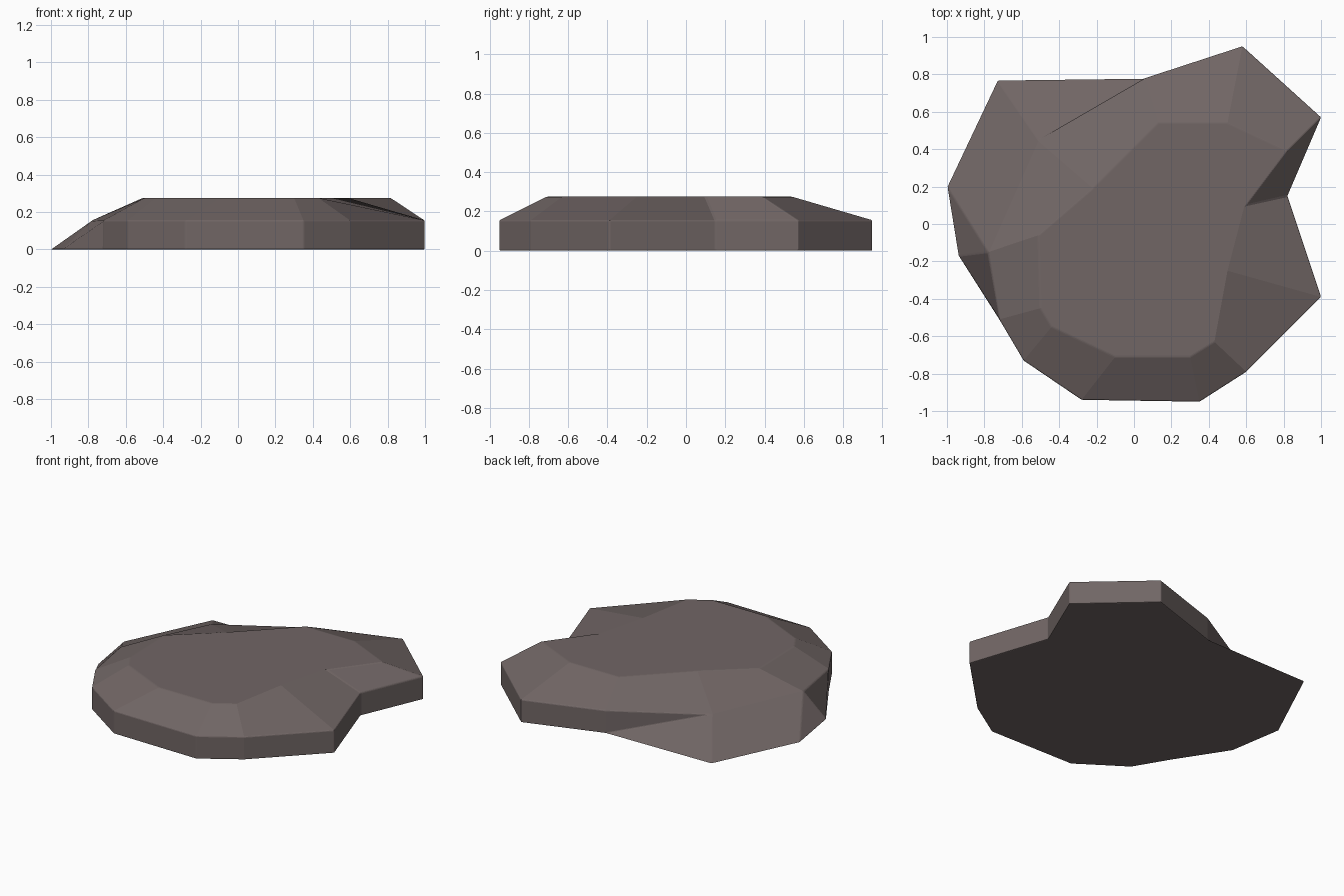
import bpy
import bmesh

# Remove the default object
default_cube = bpy.data.objects.get("Cube")
if default_cube:
    bpy.data.objects.remove(default_cube, do_unlink=True)


def make_material(name, colour):
    material = bpy.data.materials.new(name)
    material.use_nodes = True
    material.diffuse_color = colour
    shader = material.node_tree.nodes["Principled BSDF"]
    shader.inputs["Base Color"].default_value = colour
    shader.inputs["Roughness"].default_value = 0.9
    return material


SHOULDER_HEIGHT = 0.155
TOP_HEIGHT = 0.275

# Shoulder outline paired with the plateau outline, counter-clockwise
outline = [
    ((1, .57), (.82, .39)),
    ((.58, .95), (.5, .54)),
    ((.06, .78), (.13, .54)),
    ((-.51, .45), (-.22, .19)),
    ((-.78, -.15), (-.51, -.06)),
    ((-.72, -.51), (-.5, -.45)),
    ((-.59, -.73), (-.44, -.55)),
    ((-.28, -.94), (-.1, -.71)),
    ((.35, -.95), (.3, -.71)),
    ((.6, -.79), (.43, -.63)),
    ((1, -.39), (.5, -.25)),
    ((.82, .15), (.6, .1)),
]

# The chipped side spreads wider at ground level
CHIP_START, CHIP_END = 3, 4
chip_foot = [(-.73, .77), (-1, .2), (-.94, -.17)]

bm = bmesh.new()


def ring(points, height):
    return [bm.verts.new((x, y, height)) for x, y in points]


shoulder = ring([pair[0] for pair in outline], SHOULDER_HEIGHT)
plateau = ring([pair[1] for pair in outline], TOP_HEIGHT)
ground = {
    i: bm.verts.new((*pair[0], 0))
    for i, pair in enumerate(outline)
    if i not in (CHIP_START, CHIP_END)
}
foot_back, foot_side, foot_front = ring(chip_foot, 0)

# Sloping crown and upright walls
count = len(outline)
for i in range(count):
    j = (i + 1) % count
    bm.faces.new((shoulder[i], shoulder[j], plateau[j], plateau[i]))
    if i in ground and j in ground:
        bm.faces.new((ground[i], ground[j], shoulder[j], shoulder[i]))

# Chipped slopes, with a steep sliver at the back
before, after = CHIP_START - 1, CHIP_END + 1
start, end = shoulder[CHIP_START], shoulder[CHIP_END]
bm.faces.new((ground[before], start, shoulder[before]))
bm.faces.new((ground[before], foot_back, start))
bm.faces.new((foot_back, foot_side, end, start))
bm.faces.new((foot_side, foot_front, end))
bm.faces.new((foot_front, ground[after], shoulder[after], end))

# Flat plateau and underside
bm.faces.new(plateau)
base = [ground[i] for i in range(CHIP_START)]
base += [foot_back, foot_side, foot_front]
base += [ground[i] for i in range(after, count)]
bm.faces.new(base)
bmesh.ops.recalc_face_normals(bm, faces=bm.faces)

mesh = bpy.data.meshes.new("flat_rock")
bm.to_mesh(mesh)
bm.free()
mesh.materials.append(make_material("stone grey brown", (0.165, 0.133, 0.13, 1)))

rock = bpy.data.objects.new("flat_rock", mesh)
bpy.context.collection.objects.link(rock)

# Slightly worn edges
worn = rock.modifiers.new("worn_edges", "BEVEL")
worn.width = 0.006
worn.segments = 2
worn.limit_method = "ANGLE"
worn.angle_limit = 0.35
